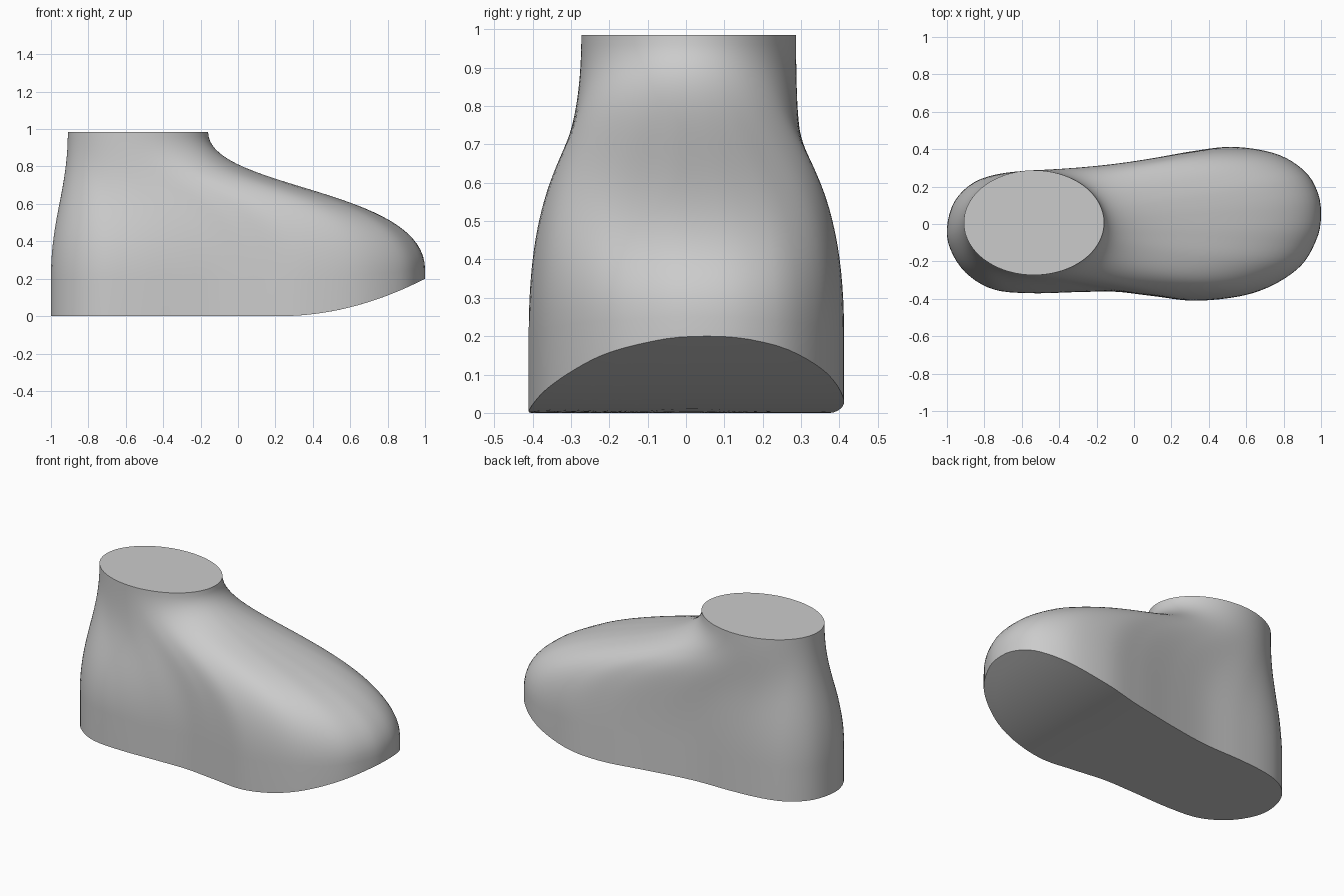
import bpy, bmesh, math
from mathutils import Vector

cube = bpy.data.objects.get("Cube")
if cube:
    bpy.data.objects.remove(cube, do_unlink=True)

SIDES, LEVELS, SOLE_RINGS = 128, 36, 12
TOP = 0.985
ANKLE = Vector((-0.535, 0.007))
RX, RY = 0.375, 0.28

# Sole outline, counterclockwise from the toe tip
OUTLINE = [(1, .055), (.98, .175), (.91, .285), (.76, .375), (.53, .412), (.3, .387),
           (0, .332), (-.26, .295), (-.52, .288), (-.72, .268), (-.86, .22), (-.96, .12),
           (-1, -.02), (-.98, -.14), (-.895, -.265), (-.75, -.35), (-.55, -.37),
           (-.3, -.364), (-.1, -.362), (.1, -.385), (.35, -.41), (.65, -.365),
           (.875, -.24), (.977, -.08)]


def closed_spline(points, steps=24):
    """Smooth closed curve through the points."""
    pts = [Vector(p) for p in points]
    n, out = len(pts), []
    for i in range(n):
        a, b, c, d = (pts[(i + k) % n] for k in (-1, 0, 1, 2))
        for s in range(steps):
            t = s / steps
            out.append(0.5 * (2 * b + (c - a) * t + (2 * a - 5 * b + 4 * c - d) * t ** 2
                              + (3 * b - a - 3 * c + d) * t ** 3))
    return out


def resample(curve, count):
    """Evenly spaced points along a closed curve."""
    loop = curve + [curve[0]]
    lengths = [0.0]
    for p, q in zip(loop, loop[1:]):
        lengths.append(lengths[-1] + (q - p).length)
    out, j = [], 0
    for i in range(count):
        target = lengths[-1] * i / count
        while lengths[j + 1] < target:
            j += 1
        t = (target - lengths[j]) / (lengths[j + 1] - lengths[j])
        out.append(loop[j].lerp(loop[j + 1], t))
    return out


def toe_spring(x):
    """Height of the sole, which curls up under the toe."""
    return 0.2 * max(0, (x - 0.22) / 0.78) ** 2


def ankle_angle(p):
    d = p - ANKLE
    return math.atan2(d.y / RY, d.x / RX)


def rib(i, p):
    """One curve: sole edge, short upright wall, then a sweep to the ankle rim."""
    turn = math.tau * i / SIDES
    polar = (ankle_angle(p) - ankle_angle(outline[0])) % math.tau
    a = 0.8 * turn + 0.2 * polar
    toe = max(0, math.cos(turn)) ** 4
    forward = (1 + math.cos(turn)) / 2
    edge = Vector((p.x, p.y, toe_spring(p.x)))
    low = edge + Vector((0, 0, 0.2 - 0.15 * toe))
    high = Vector((ANKLE.x + RX * math.cos(a), ANKLE.y + RY * math.sin(a), TOP))
    h1 = low + Vector((0, 0, 0.33 + 0.28 * forward - 0.17 * toe))
    h2 = high - Vector((0, 0, 0.31))
    yield edge
    for k in range(LEVELS):
        t = k / (LEVELS - 1)
        u = 1 - t
        yield low * u ** 3 + h1 * 3 * u * u * t + h2 * 3 * u * t * t + high * t ** 3


outline = resample(closed_spline(OUTLINE), SIDES)
bm = bmesh.new()

# Upper: ribs joined into a skin
ribs = [[bm.verts.new(v) for v in rib(i, p)] for i, p in enumerate(outline)]
for i in range(SIDES):
    a, b = ribs[i], ribs[(i + 1) % SIDES]
    for k in range(LEVELS):
        bm.faces.new((a[k], b[k], b[k + 1], a[k + 1]))

# Flat ankle cap
bm.faces.new([r[-1] for r in ribs])

# Curved sole: rings shrinking to a centre point
centre = Vector((0.1, 0.0))
ring = [r[0] for r in ribs]
for s in range(1, SOLE_RINGS):
    inner = []
    for p in outline:
        q = p.lerp(centre, s / SOLE_RINGS)
        inner.append(bm.verts.new((q.x, q.y, toe_spring(q.x))))
    for i in range(SIDES):
        j = (i + 1) % SIDES
        bm.faces.new((ring[j], ring[i], inner[i], inner[j]))
    ring = inner
hub = bm.verts.new((centre.x, centre.y, 0))
for i in range(SIDES):
    bm.faces.new((ring[(i + 1) % SIDES], ring[i], hub))

bmesh.ops.recalc_face_normals(bm, faces=bm.faces[:])
mesh = bpy.data.meshes.new("foot_form")
bm.to_mesh(mesh)
bm.free()
foot = bpy.data.objects.new("foot_form", mesh)
bpy.context.collection.objects.link(foot)

# Plain grey
grey = bpy.data.materials.new("light_grey")
grey.use_nodes = True
colour = (0.6, 0.6, 0.6, 1)
grey.diffuse_color = colour
grey.node_tree.nodes["Principled BSDF"].inputs["Base Color"].default_value = colour
mesh.materials.append(grey)

bpy.ops.object.select_all(action="DESELECT")
foot.select_set(True)
bpy.context.view_layer.objects.active = foot
bpy.ops.object.shade_smooth_by_angle(angle=math.radians(35))
